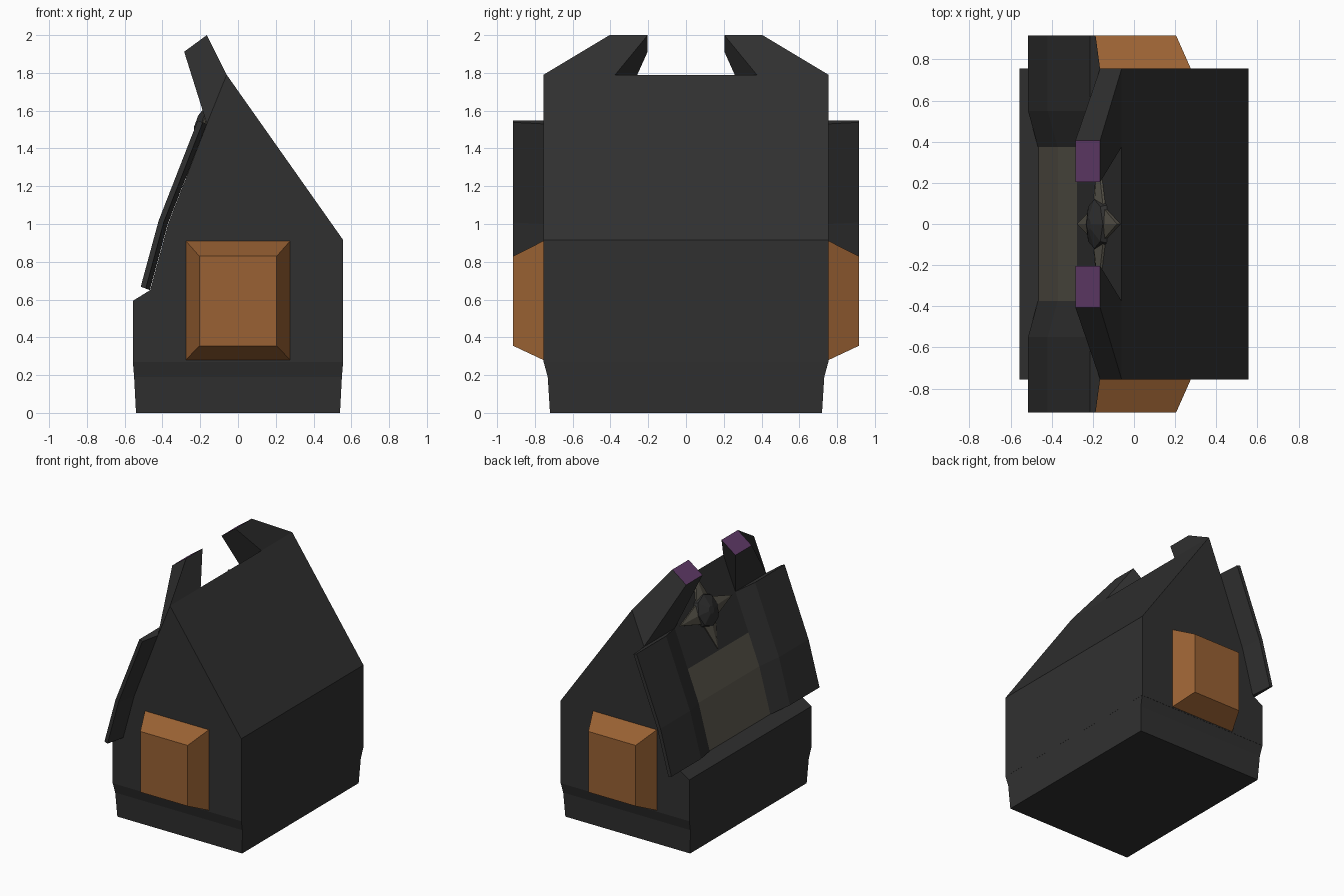
import bpy, bmesh, math
from mathutils import Vector

if "Cube" in bpy.data.objects:
    bpy.data.objects.remove(bpy.data.objects["Cube"])


def material(name, rgb):
    m = bpy.data.materials.new(name)
    m.diffuse_color = (*rgb, 1)
    m.use_nodes = True
    m.node_tree.nodes["Principled BSDF"].inputs["Base Color"].default_value = m.diffuse_color
    return m


DARK = material("charcoal", (0.03, 0.03, 0.03))
ORANGE = material("burnt orange", (0.32, 0.12, 0.033))
GRAY = material("warm gray", (0.095, 0.087, 0.068))
PURPLE = material("purple", (0.115, 0.042, 0.135))


def loft(name, rings, mats, rule=None):
    """Join equal-length point rings into a capped solid."""
    bm = bmesh.new()
    loops = [[bm.verts.new(p) for p in r] for r in rings]
    n = len(loops[0])
    bm.faces.new(loops[0])
    bm.faces.new(loops[-1])
    for a, b in zip(loops, loops[1:]):
        for i in range(n):
            j = (i + 1) % n
            bm.faces.new((a[i], a[j], b[j], b[i]))
    bmesh.ops.recalc_face_normals(bm, faces=bm.faces)
    if rule:
        for f in bm.faces:
            f.material_index = rule(f)
    me = bpy.data.meshes.new(name)
    bm.to_mesh(me)
    bm.free()
    for m in mats:
        me.materials.append(m)
    ob = bpy.data.objects.new(name, me)
    bpy.context.collection.objects.link(ob)
    return ob


def rect(hx, hy, z):
    return [(-hx, -hy, z), (hx, -hy, z), (hx, hy, z), (-hx, hy, z)]


# Foot: slightly tapered plinth flaring out to the body
loft("plinth", [rect(0.54, 0.72, 0), rect(0.55, 0.732, 0.19),
                rect(0.557, 0.755, 0.275)], [DARK])

# Main body: side profile swept across the width, with a gray sloped wall
profile = [(-0.557, 0.27), (0.557, 0.27), (0.557, 0.915), (-0.06, 1.79),
           (-0.165, 1.53), (-0.277, 1.24), (-0.37, 1.0), (-0.465, 0.65),
           (-0.557, 0.593)]


def wall_rule(f):
    c = f.calc_center_median()
    return int(abs(c.y) < 0.1 and c.x < -0.2 and 0.65 < c.z < 1.24)


loft("body", [[(x, y, z) for x, z in profile] for y in (-0.755, 0.755)],
     [DARK, GRAY], wall_rule)

for s, side in ((-1, "front"), (1, "back")):
    # Bevelled orange window blocks on the end walls
    loft(side + "_window",
         [[(x, s * y, z) for x, z in ((-h, lo), (h, lo), (h, hi), (-h, hi))]
          for y, h, lo, hi in ((0.74, 0.283, 0.273, 0.918),
                               (0.915, 0.205, 0.355, 0.83))], [ORANGE])

    # Leaning horns with purple end faces
    base = [(-0.06, 0.755, 1.79), (-0.06, 0.375, 1.79),
            (-0.165, 0.375, 1.53), (-0.165, 0.755, 1.53)]
    tip = [(-0.165, 0.405, 2.0), (-0.165, 0.203, 2.0),
           (-0.285, 0.203, 1.912), (-0.285, 0.405, 1.912)]
    loft(side + "_horn", [[(x, s * y, z) for x, y, z in r] for r in (base, tip)],
         [DARK, PURPLE],
         lambda f: int(all(v.co.z > 1.9 for v in f.verts)))

    # Bent armour slabs flanking the gray wall
    section = [(0.375, 0), (0.55, 1), (0.915, 1), (0.915, 0.45), (0.755, 0)]
    stations = [(-0.467, 0.65), (-0.372, 1.0), (-0.165, 1.53)]
    loft(side + "_slab",
         [[(x - 0.048 * t, s * y, z + 0.018 * t) for y, t in section]
          for x, z in stations], [DARK])

# Four-pointed star ornament on the wall between the horns
origin = Vector((-0.165, 0, 1.525))
up = Vector((0.37, 0, 1)).normalized()
out = Vector((-1, 0, 0.37)).normalized()


def ornament_ring(radii, height):
    n = len(radii)
    return [origin + out * height + up * (r * math.sin(i * math.tau / n))
            + Vector((0, r * math.cos(i * math.tau / n), 0))
            for i, r in enumerate(radii)]


star = [0.32, 0.11, 0.27, 0.11, 0.32, 0.11, 0.29, 0.11]
loft("star", [ornament_ring(star, -0.01), ornament_ring(star, 0.012),
              ornament_ring([0.02] * 8, 0.035)], [GRAY])
# Dark faceted boss over the star centre
loft("star_boss", [ornament_ring([0.13] * 8, 0.0), ornament_ring([0.12] * 8, 0.03),
                   ornament_ring([0.03] * 8, 0.06)], [DARK])
